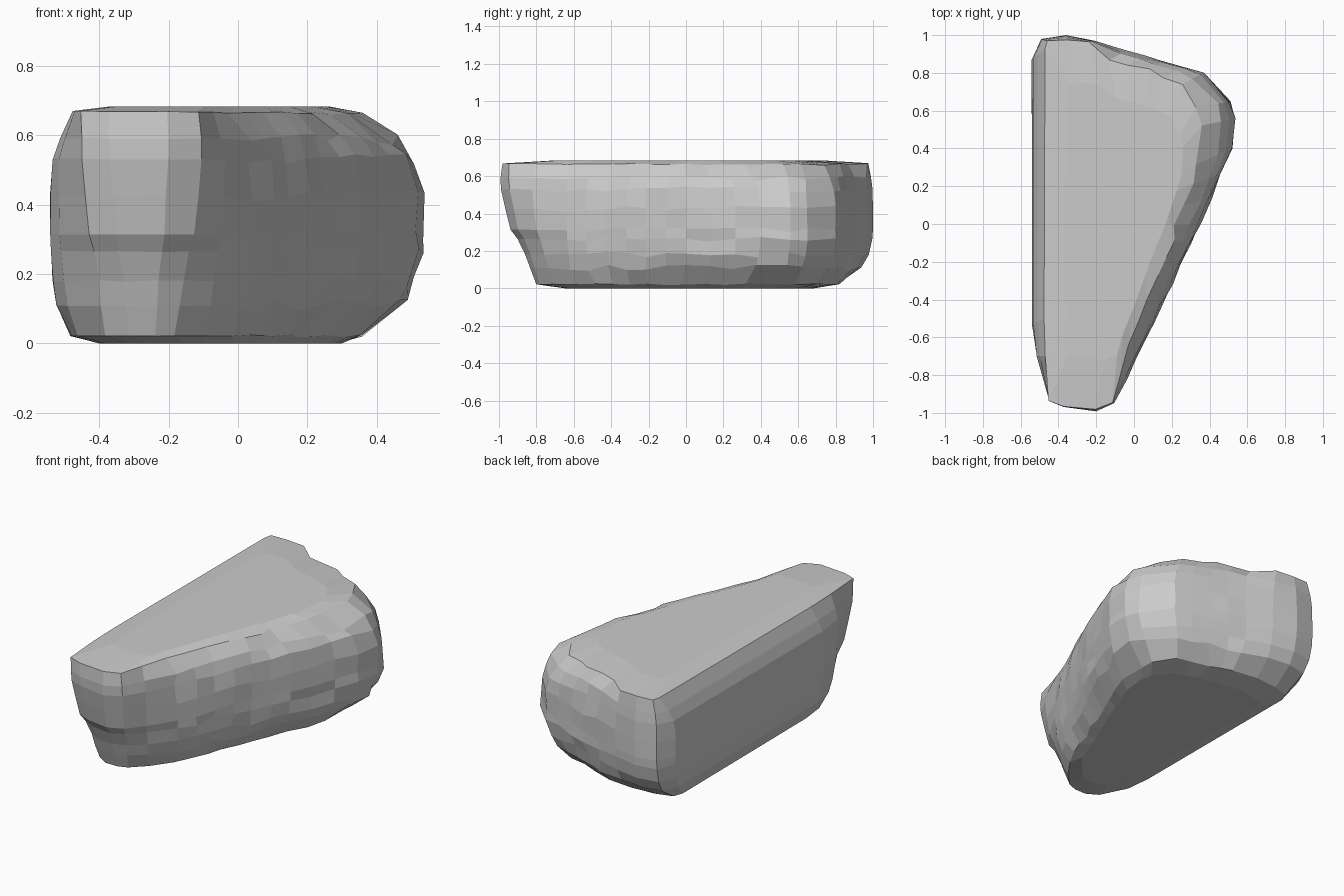
import bpy, bmesh, random
from mathutils import Vector

if "Cube" in bpy.data.objects:
    bpy.data.objects.remove(bpy.data.objects["Cube"])
random.seed(4)

# Matching plan outlines (clockwise from back left): widest, top rim, bottom rim
MID = [(-.54, .87), (-.49, .98), (-.36, 1), (-.21, .97), (-.05, .92), (.16, .86), (.37, .80),
       (.51, .65), (.537, .56), (.52, .40), (.35, 0), (.20, -.32), (.05, -.64), (-.03, -.83),
       (-.10, -.95), (-.20, -1), (-.37, -.97), (-.45, -.94), (-.52, -.70), (-.54, -.53)]
TOP = [(-.47, .93), (-.46, .97), (-.36, .975), (-.24, .965), (-.12, .87), (.08, .82), (.26, .74),
       (.34, .62), (.355, .52), (.345, .32), (.24, 0), (.13, -.27), (.0, -.63), (-.07, -.80),
       (-.11, -.945), (-.20, -.98), (-.37, -.965), (-.45, -.935), (-.47, -.70), (-.475, -.50)]
BOT = [(-.48, .72), (-.46, .78), (-.36, .81), (-.22, .82), (-.06, .80), (.10, .76), (.26, .70),
       (.35, .58), (.37, .50), (.35, .32), (.22, -.02), (.10, -.30), (-.01, -.58), (-.10, -.70),
       (-.18, -.78), (-.24, -.80), (-.31, -.80), (-.38, -.76), (-.46, -.60), (-.48, -.45)]


def split_long(outline):
    """Split the long right flank so it gets chipped facets."""
    pts = []
    for i, p in enumerate(outline):
        a, b = Vector(p), Vector(outline[(i + 1) % len(outline)])
        n = {4: 2, 5: 2, 9: 3, 10: 3, 11: 3}.get(i, 1)
        pts += [a.lerp(b, k / n) for k in range(n)]
    return pts


mid, top, bot = map(split_long, (MID, TOP, BOT))

# Height, pull to top rim, pull to bottom rim, bottom pull at the narrow front end
LEVELS = [(.022, 0, 1, 1), (.11, 0, .33, .83), (.18, 0, .12, .70), (.265, 0, .02, .50),
          (.315, 0, 0, .31), (.425, 0, 0, .17), (.53, .12, 0, .04), (.59, .42, 0, 0),
          (.667, 1, 0, 0)]

bm = bmesh.new()
rings = []


def add_ring(points):
    rings.append([bm.verts.new(p) for p in points])


def cap_ring(outline, scale, z):
    c = sum(outline, Vector((0, 0))) / len(outline)
    add_ring([(*(c + (p - c) * scale), z) for p in outline])


cap_ring(bot, .82, 0)
for z, up, low, low_front in LEVELS:
    pts = []
    for m, t, b in zip(mid, top, bot):
        f = min(1, max(0, (-m.y - .6) / .3))
        w = low * (1 - f) + low_front * f
        p = m + (t - m) * up + (b - m) * w
        rough = .014 if m.x > -.1 and m.y > -.8 else .002
        edge = max(up, low)
        dx = random.uniform(-1, .5) * rough * (1 + 1.2 * edge)
        dz = random.uniform(-1, 1) * rough * (.3 if z < .03 or z > .65 else 1.2)
        # the top leans down slightly to the right
        lean = -.008 * (m.x + .2) * up
        pts.append((p.x + dx, p.y + dx * .3, z + dz + lean))
    add_ring(pts)
cap_ring(top, .75, .683)

# Skin the stack of rings
for r, s in zip(rings, rings[1:]):
    for i in range(len(r)):
        j = (i + 1) % len(r)
        bm.faces.new((r[i], r[j], s[j], s[i]))
bm.faces.new(rings[0])
bm.faces.new(rings[-1])
bmesh.ops.recalc_face_normals(bm, faces=bm.faces)

mesh = bpy.data.meshes.new("wedge_stone")
bm.to_mesh(mesh)
bm.free()
bpy.context.collection.objects.link(bpy.data.objects.new("wedge_stone", mesh))
